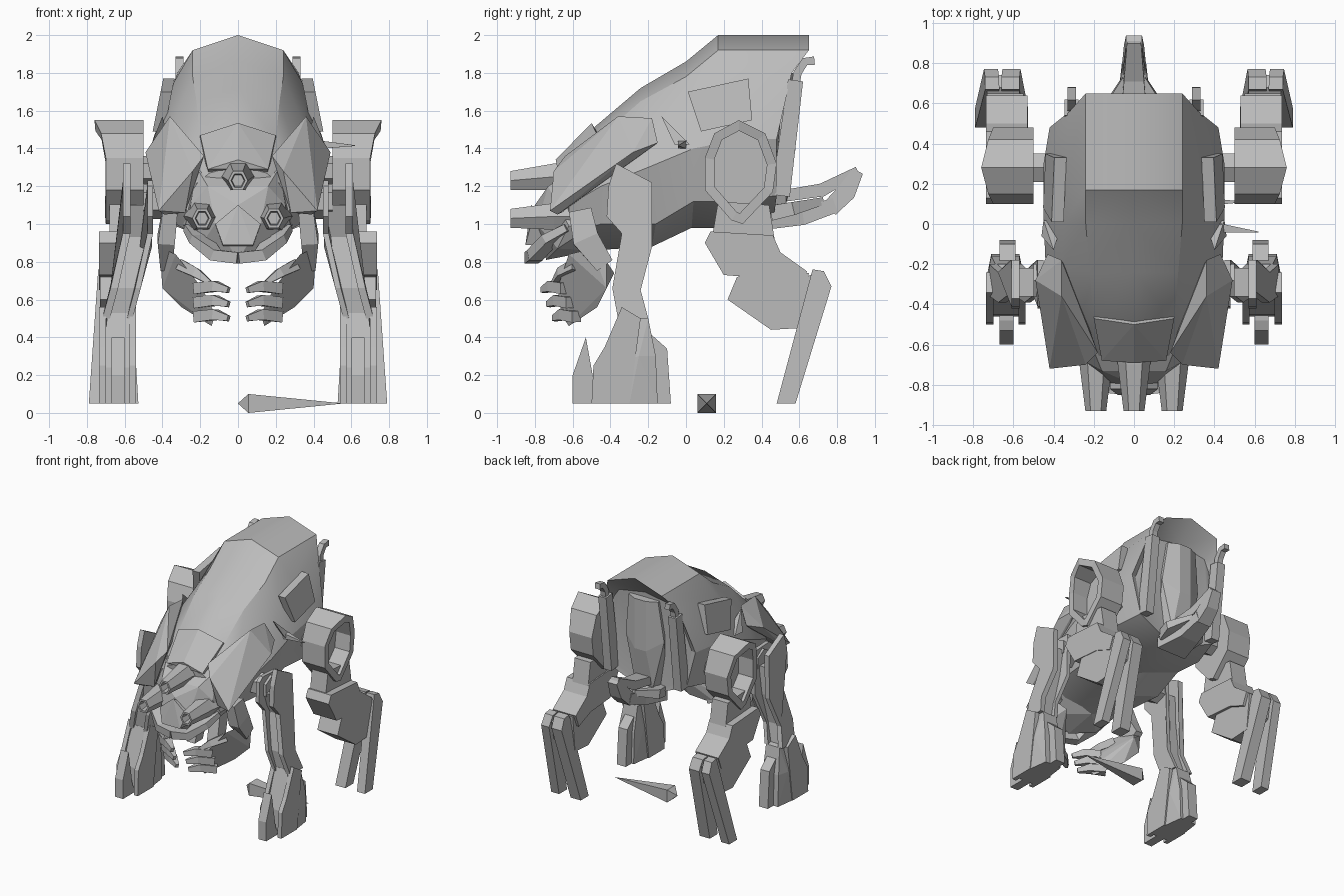
import bpy, bmesh, math
from mathutils import Vector

cube = bpy.data.objects.get("Cube")
if cube:
    bpy.data.objects.remove(cube, do_unlink=True)

grey = bpy.data.materials.new("plain_grey")
grey.use_nodes = True
grey.diffuse_color = (0.5, 0.5, 0.5, 1)
grey.node_tree.nodes["Principled BSDF"].inputs["Base Color"].default_value = grey.diffuse_color


def finish(bm, name, mirror=True, smooth=False):
    """Turn a bmesh into an object, optionally mirrored across the body."""
    bmesh.ops.recalc_face_normals(bm, faces=bm.faces)
    mesh = bpy.data.meshes.new(name)
    bm.to_mesh(mesh)
    bm.free()
    mesh.materials.append(grey)
    part = bpy.data.objects.new(name, mesh)
    bpy.context.collection.objects.link(part)
    if smooth:
        bpy.ops.object.select_all(action='DESELECT')
        part.select_set(True)
        bpy.context.view_layer.objects.active = part
        bpy.ops.object.shade_smooth_by_angle(angle=math.radians(22))
    if mirror:
        part.modifiers.new("mirror", 'MIRROR').use_clip = True
    return part


def hull(name, points, centred=False):
    """Faceted convex block; a centred block gets both halves at once."""
    bm = bmesh.new()
    for x, y, z in points:
        bm.verts.new((x, y, z))
        if centred and x:
            bm.verts.new((-x, y, z))
    bmesh.ops.convex_hull(bm, input=bm.verts)
    loose = [v for v in bm.verts if not v.link_faces]
    bmesh.ops.delete(bm, geom=loose, context='VERTS')
    bmesh.ops.dissolve_limit(bm, angle_limit=math.radians(2), verts=bm.verts, edges=bm.edges)
    return finish(bm, name, not centred)


def slab(name, profile, inner, outer, lean=lambda z: 0):
    """Side profile (y, z) extruded between two x values, leaning with height."""
    bm = bmesh.new()
    face = bm.faces.new([bm.verts.new((inner, y, z)) for y, z in profile])
    new = bmesh.ops.extrude_face_region(bm, geom=[face], use_keep_orig=True)["geom"]
    for v in new:
        if isinstance(v, bmesh.types.BMVert):
            v.co.x = outer
    for v in bm.verts:
        v.co.x += lean(v.co.z)
    return finish(bm, name)


def limb(name, path, sizes, sides=4, ref=(1, 0, 0), axis=None, mirror=True):
    """Polygonal tube along a path, with a half width and half height per point."""
    bm = bmesh.new()
    path = [Vector(p) for p in path]
    rings = []
    for i, p in enumerate(path):
        ahead, behind = path[min(i + 1, len(path) - 1)], path[max(i - 1, 0)]
        t = (Vector(axis) if axis else ahead - behind).normalized()
        side = (Vector(ref) - t * t.dot(Vector(ref))).normalized()
        up = t.cross(side)
        w, h = (s / math.cos(math.pi / sides) for s in sizes[i])
        turn = [2 * math.pi * (k + 0.5) / sides for k in range(sides)]
        rings.append([bm.verts.new(p + side * w * math.cos(a) + up * h * math.sin(a)) for a in turn])
    for a, b in zip(rings, rings[1:]):
        for k in range(sides):
            j = (k + 1) % sides
            bm.faces.new((a[k], a[j], b[j], b[k]))
    bm.faces.new(rings[0])
    bm.faces.new(rings[-1])
    return finish(bm, name, mirror)


# Torso: half rings from the recessed back to the neck, top centre to belly centre
torso_rings = [
    [(0, .52, 1.84), (.23, .52, 1.8), (.29, .5, 1.72), (.38, .47, 1.45), (.32, .47, 1.18), (0, .46, 1.04)],
    [(0, .65, 1.99), (.24, .65, 1.91), (.32, .56, 1.8), (.42, .48, 1.45), (.34, .48, 1.15), (0, .46, 1)],
    [(0, .17, 2), (.24, .17, 1.92), (.34, .2, 1.75), (.45, .3, 1.45), (.4, .25, 1.12), (0, .25, .98)],
    [(0, 0, 1.86), (.24, 0, 1.78), (.35, 0, 1.62), (.45, .04, 1.4), (.38, .04, 1.12), (0, .03, .98)],
    [(0, -.24, 1.72), (.22, -.24, 1.65), (.36, -.22, 1.5), (.44, -.2, 1.3), (.36, -.16, 1), (0, -.18, .88)],
    [(0, -.5, 1.5), (.2, -.48, 1.44), (.32, -.45, 1.35), (.4, -.45, 1.2), (.33, -.45, 1), (0, -.5, .86)],
    [(0, -.68, 1.31), (.15, -.66, 1.27), (.24, -.64, 1.2), (.28, -.62, 1.1), (.24, -.62, .95), (0, -.66, .83)],
]
torso_rings[1][0], torso_rings[1][1] = (0, .65, 2), (.24, .65, 1.92)
bm = bmesh.new()
rings = [[bm.verts.new(p) for p in ring] for ring in torso_rings]
for a, b in zip(rings, rings[1:]):
    for k in range(len(a) - 1):
        bm.faces.new((a[k], a[k + 1], b[k + 1], b[k]))
caps = [bm.faces.new(rings[0]), bm.faces.new(rings[-1])]
bmesh.ops.triangulate(bm, faces=caps)
finish(bm, "torso", smooth=True)

# Back panel, forehead plate, shoulder wedges and flank panels
hull("back_panel", [(.13, .54, 1.8), (.17, .52, 1.48), (.08, .53, 1.1), (.05, .58, 1.8), (.05, .58, 1.4),
                    (.12, .4, 1.8), (.12, .4, 1.1)], centred=True)
hull("forehead_plate", [(.2, -.47, 1.47), (0, -.5, 1.535), (.16, -.68, 1.29), (0, -.69, 1.34),
                        (.2, -.42, 1.4), (.15, -.6, 1.25)], centred=True)
hull("shoulder_wedge", [(.36, -.18, 1.56), (.36, -.36, 1.57), (.49, -.28, 1.38), (.43, -.15, 1.43),
                        (.42, -.72, 1.07), (.39, -.68, 1.05), (.24, -.7, 1.28), (.18, -.64, 1.36),
                        (.28, -.66, 1.06), (.3, -.3, 1.4)])
slab("flank_panel", [(.01, 1.7), (.33, 1.77), (.35, 1.55), (.08, 1.49)], .34, .4,
     lambda z: (1.75 - z) * .2)
hull("shoulder_blade", [(.4, -.13, 1.57), (.45, .02, 1.42), (.46, -.06, 1.42), (.36, 0, 1.42)])

# Exhaust pipes
limb("exhaust_box", [(.31, .5, 1.15), (.31, .58, 1.76)], [(.035, .05), (.035, .04)])
limb("exhaust_pipe", [(.31, .56, 1.6), (.31, .59, 1.8), (.31, .63, 1.86), (.31, .68, 1.865)],
     [(.022, .022)] * 4)

# Tail
limb("tail_base", [(0, .42, 1.04), (0, .62, 1.04), (0, .79, 1.1)], [(.13, .07), (.08, .045), (.06, .04)],
     mirror=False)
limb("tail_tip", [(0, .76, 1.08), (0, .85, 1.17), (0, .91, 1.28)], [(.06, .045), (.05, .05), (.04, .03)],
     mirror=False)
limb("tail_upper", [(0, .46, 1.14), (0, .72, 1.18), (0, .91, 1.28)], [(.07, .03), (.05, .035), (.035, .025)],
     mirror=False)
limb("tail_side", [(.1, .46, 1.06), (.13, .56, 1.08), (.04, .72, 1.12)], [(.04, .04), (.035, .035), (.02, .02)])

# Head, nose plate and jaw rim
hull("head", [(.12, -.79, 1), (0, -.8, 1.1), (.16, -.73, 1.2), (.25, -.68, 1.1), (.28, -.62, .99),
              (.21, -.68, .87), (0, -.74, .81), (.22, -.58, 1.3), (.3, -.48, 1), (0, -.48, .86)], centred=True)
hull("nose_plate", [(.12, -.82, 1), (.08, -.85, .89), (0, -.82, 1.1), (.12, -.7, 1), (.08, -.7, .88)],
     centred=True)
limb("jaw_rim", [(.24, -.62, .98), (.2, -.72, .92), (.12, -.8, .835), (0, -.82, .82)],
     [(.02, .05), (.025, .06), (.03, .04), (.03, .035)], ref=(0, 0, 1))


# Eye tubes with flat tops, tapering to sunken lenses
def eye(name, x, z, base_z, mirror):
    path = [(x, -.6, base_z), (x, -.7, base_z), (x, -.93, z), (x, -.93, z), (x, -.86, z)]
    sizes = [(.08, .085), (.07, .07), (.05, .045), (.036, .032), (.03, .028)]
    limb(name, path, sizes, sides=6, ref=(0, 0, 1), axis=(0, -1, 0), mirror=mirror)


eye("brow_eye", 0, 1.23, 1.25, False)
eye("cheek_eye", .19, 1.03, 1.04, True)

# Small grasping arms
limb("small_arm", [(.36, -.56, 1.07), (.38, -.53, .92), (.38, -.43, .78)],
     [(.04, .06), (.045, .07), (.03, .05)])
hull("palm", [(.41, -.42, .8), (.4, -.42, .66), (.4, -.5, .87), (.33, -.62, .84), (.3, -.47, .56),
              (.14, -.62, .46), (.19, -.68, .66), (.32, -.38, .74), (.12, -.66, .52)])
for i in range(3):
    z = .5 + .075 * i
    y = -.65 - .03 * i
    limb("finger", [(.22, y + .07, z + .01), (.12, y, z + .02), (.05, y - .05, z)],
         [(.03, .03), (.028, .028), (.012, .015)], ref=(0, 1, 0))
limb("thumb", [(.3, -.58, .78), (.22, -.66, .74), (.15, -.7, .69)],
     [(.03, .03), (.025, .025), (.012, .012)], ref=(0, 1, 0))


# Front legs: two plates around a core, then a wrist and a splayed foot
def arm_lean(z):
    return max(0, .9 - z) * .27


arm_plate = [(-.37, 1.32), (-.18, 1.22), (-.18, .88), (-.24, .65), (-.2, .5), (-.36, .5),
             (-.39, .66), (-.34, .95), (-.42, 1.04), (-.41, 1.2)]
slab("arm_outer_plate", arm_plate, .57, .61, arm_lean)
slab("arm_inner_plate", [(y, min(z, 1.23)) for y, z in arm_plate], .45, .48, arm_lean)
slab("arm_core", [(-.36, 1.1), (-.22, 1.1), (-.22, .88), (-.26, .65), (-.23, .45), (-.34, .45),
                  (-.36, .66), (-.3, .93)], .48, .575, arm_lean)
limb("shoulder_axle", [(.3, -.28, 1.12), (.5, -.28, 1.12)], [(.08, .08)] * 2, sides=6, ref=(0, 1, 0))
hull("front_foot", [(.56, -.46, .05), (.72, -.46, .05), (.55, -.3, .05), (.73, -.3, .05), (.57, -.15, .05),
                    (.71, -.15, .05), (.56, -.45, .24), (.72, -.45, .24), (.73, -.25, .3), (.55, -.25, .3),
                    (.57, -.16, .3), (.71, -.16, .3), (.57, -.35, .53), (.69, -.35, .53), (.57, -.2, .5),
                    (.69, -.2, .5)])
slab("toe_spur", [(-.6, .05), (-.6, .2), (-.53, .4), (-.48, .12), (-.44, .05)], .6, .67)
slab("heel_spur", [(-.19, .42), (-.1, .34), (-.08, .05), (-.2, .05)], .59, .67)
for x in (.54, .7):
    slab("foot_guard", [(-.5, .05), (-.49, .25), (-.43, .35), (-.34, .56), (-.24, .5), (-.3, .05)],
         x, x + .035)

# Rear hips: a flared rim around a sunken face, pointed at the bottom
bm = bmesh.new()
rim = [(.28, 1.55), (.42, 1.48), (.48, 1.32), (.46, 1.17), (.3, 1), (.24, 1.02), (.1, 1.18), (.1, 1.35),
       (.15, 1.48)]
face = bm.faces.new([bm.verts.new((.5, y, z)) for y, z in rim])
outer = bmesh.ops.extrude_face_region(bm, geom=[face], use_keep_orig=True)["geom"]
for v in outer:
    if isinstance(v, bmesh.types.BMVert):
        v.co.x = .7 + max(0, v.co.z - 1.43) * .5
outer = [f for f in outer if isinstance(f, bmesh.types.BMFace)]
bmesh.ops.recalc_face_normals(bm, faces=bm.faces)
bmesh.ops.inset_region(bm, faces=outer, thickness=.05, use_even_offset=True)
sunk = bmesh.ops.extrude_face_region(bm, geom=outer)["geom"]
bmesh.ops.delete(bm, geom=outer, context='FACES_ONLY')
for v in sunk:
    if isinstance(v, bmesh.types.BMVert):
        v.co.x = .57
finish(bm, "rear_hip")
limb("hip_axle", [(.3, .28, 1.28), (.52, .28, 1.28)], [(.07, .07)] * 2, sides=6, ref=(0, 1, 0))

# Rear legs: neck, thigh, shin block and two splayed planks joined at the top
slab("thigh_neck", [(.17, 1.12), (.44, 1.1), (.48, .85), (.13, .88)], .54, .68)
slab("thigh", [(.13, .96), (.46, .94), (.5, .85), (.64, .75), (.6, .65), (.45, .71), (.2, .73), (.1, .9)],
     .53, .735)
slab("shin", [(.27, .72), (.5, .75), (.65, .74), (.62, .45), (.45, .44), (.22, .6)], .55, .73)
plank = [(.67, .76), (.73, .75), (.77, .67), (.58, .05), (.48, .05), (.6, .5)]
slab("lower_leg_inner_plank", plank, .57, .66, lambda z: (z - .76) * .06)
slab("lower_leg_outer_plank", plank, .67, .74, lambda z: (.76 - z) * .07)
slab("ankle_joint", [(.6, .7), (.68, .74), (.74, .7), (.7, .55), (.6, .5)], .57, .73)

# Flank spike on one side, and the loose spike on the ground
limb("flank_spike", [(.4, -.02, 1.42), (.43, -.02, 1.42), (.62, -.04, 1.415)],
     [(.005, .005), (.022, .022), (.002, .002)], ref=(0, 1, 0), mirror=False)
limb("ground_spike", [(0, .11, .05), (.055, .11, .05), (.55, .11, .05)],
     [(.001, .001), (.05, .05), (.001, .001)], ref=(0, 1, 0), mirror=False)
